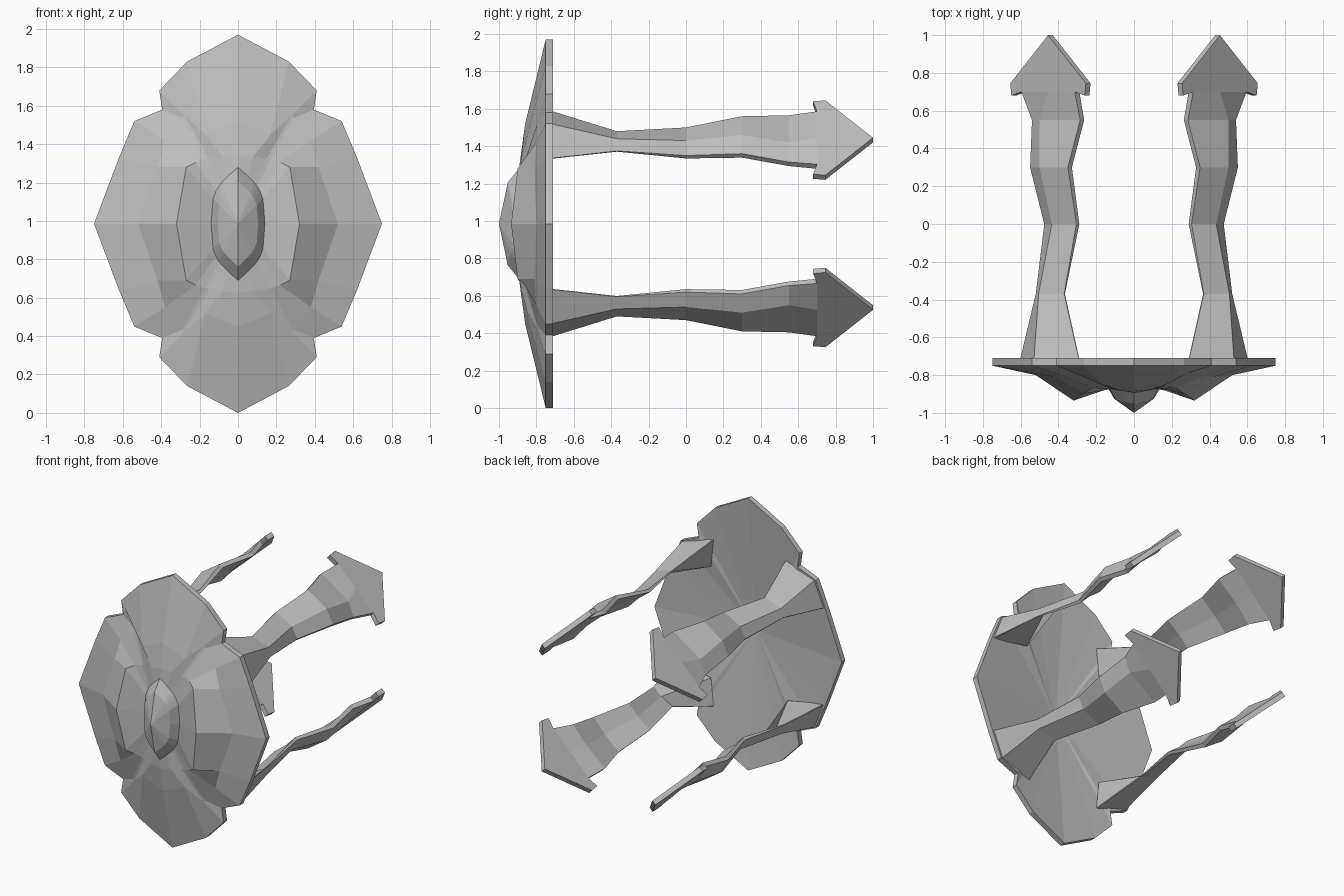
import bpy
import bmesh
from mathutils import Vector

cube = bpy.data.objects.get("Cube")
if cube:
    bpy.data.objects.remove(cube, do_unlink=True)

MID = 0.985          # height of the shield centre

grey = bpy.data.materials.new("plain grey")
grey.use_nodes = True
grey.diffuse_color = (0.52, 0.52, 0.52, 1)
grey.node_tree.nodes["Principled BSDF"].inputs["Base Color"].default_value = grey.diffuse_color


def finish(name, bm):
    """Turn a bmesh into a flat shaded grey object."""
    bmesh.ops.recalc_face_normals(bm, faces=bm.faces)
    mesh = bpy.data.meshes.new(name)
    bm.to_mesh(mesh)
    bm.free()
    mesh.materials.append(grey)
    obj = bpy.data.objects.new(name, mesh)
    bpy.context.collection.objects.link(obj)


def bridge(bm, a, b):
    """Join two closed rings of vertices with quads."""
    n = len(a)
    for i in range(n):
        j = (i + 1) % n
        bm.faces.new((a[i], a[j], b[j], b[i]))


def fan(bm, ring, tip):
    """Close a ring of vertices onto one point."""
    for i, v in enumerate(ring):
        bm.faces.new((v, ring[(i + 1) % len(ring)], tip))


def full_ring(bm, quarter):
    """Mirror a top-to-side quarter (x, y, height) into a whole ring."""
    right = quarter + [(x, y, -h) for x, y, h in quarter[-2::-1]]
    left = [(-x, y, h) for x, y, h in right[-2:0:-1]]
    return [bm.verts.new((x, y, h + MID)) for x, y, h in right + left]


# Shield: lobed rim, raised slopes, side ridges and pointed central boss
outline = [(0, .985), (.265, .845), (.41, .695), (.395, .595),
           (.54, .535), (.62, .345), (.75, 0)]
slope = [(0, -.86, .535), (.17, -.85, .465), (.28, -.79, .565), (.29, -.79, .55),
         (.38, -.80, .435), (.42, -.81, .295), (.52, -.80, 0)]
ridge = [(0, -.884, .36), (.08, -.88, .35), (.15, -.86, .34), (.17, -.857, .335),
         (.22, -.867, .32), (.27, -.90, .295), (.32, -.935, 0)]
foot = [(0, -.893, .295), (.05, -.885, .25), (.085, -.88, .215), (.1, -.877, .195),
        (.115, -.873, .17), (.13, -.87, .13), (.14, -.865, 0)]
bm = bmesh.new()
rings = [full_ring(bm, q) for q in (
    [(x, -.71, h) for x, h in outline],
    [(x, -.75, h) for x, h in outline],
    slope,
    ridge,
    foot,
    [(x * .75, y - .06, h * .75) for x, y, h in foot],
)]
for a, b in zip(rings, rings[1:]):
    bridge(bm, a, b)
fan(bm, rings[-1], bm.verts.new((0, -1, MID)))
fan(bm, rings[0], bm.verts.new((0, -.80, MID)))
finish("shield", bm)

# Arm stations: depth, inner edge, ridge, outer edge (x, z), edge thickness
stations = [
    (-.725, (.29, 1.59), (.53, 1.52), (.605, 1.335), .004),
    (-.37, (.37, 1.48), (.505, 1.44), (.52, 1.375), .006),
    (0, (.305, 1.50), (.435, 1.43), (.475, 1.35), .022),
    (.30, (.35, 1.56), (.50, 1.46), (.55, 1.36), .03),
    (.55, (.285, 1.565), (.50, 1.42), (.54, 1.315), .03),
    (.70, (.314, 1.586), (.455, 1.445), (.596, 1.304), .035),
]
ROOT_HEEL = Vector((.31, 1.39))     # deep inner corner where the arm meets the shield
# Arrow head outline: depth, half width
head = [(.70, .2), (.68, .275), (.745, .283), (1, 0)]


def build_arm(name, sx, sz):
    """One ridged arm, mirrored by the given signs."""
    def vert(bm, x, y, z, inset=0):
        d = inset * .7071
        return bm.verts.new((sx * (x - d), y, MID + sz * (z - d - MID)))

    bm = bmesh.new()
    rings = []
    for y, inner, top, outer, t in stations:
        a, r, b = Vector(inner), Vector(top), Vector(outer)
        under = (a + b) / 2 * .75 + r * .25 if rings else ROOT_HEEL
        rings.append([vert(bm, a.x, y, a.y), vert(bm, r.x, y, r.y),
                      vert(bm, b.x, y, b.y), vert(bm, b.x, y, b.y, t),
                      vert(bm, under.x, y, under.y, t), vert(bm, a.x, y, a.y, t)])
    for p, q in zip(rings, rings[1:]):
        bridge(bm, p, q)
    bm.faces.new(rings[0])
    bm.faces.new(rings[-1])
    finish(name, bm)

    # Flat barbed head on the end of the arm
    bm = bmesh.new()
    loop = head + [(y, -u) for y, u in head[-2::-1]]
    sides = []
    for inset in (0, .035):
        sides.append([vert(bm, .455 + .7071 * u, y, 1.445 - .7071 * u, inset)
                      for y, u in loop])
        bm.faces.new(sides[-1])
    bridge(bm, *sides)
    finish(name + "_head", bm)


for side, sx in (("left", 1), ("right", -1)):
    for level, sz in (("upper", 1), ("lower", -1)):
        build_arm(level + "_" + side + "_arm", sx, sz)
